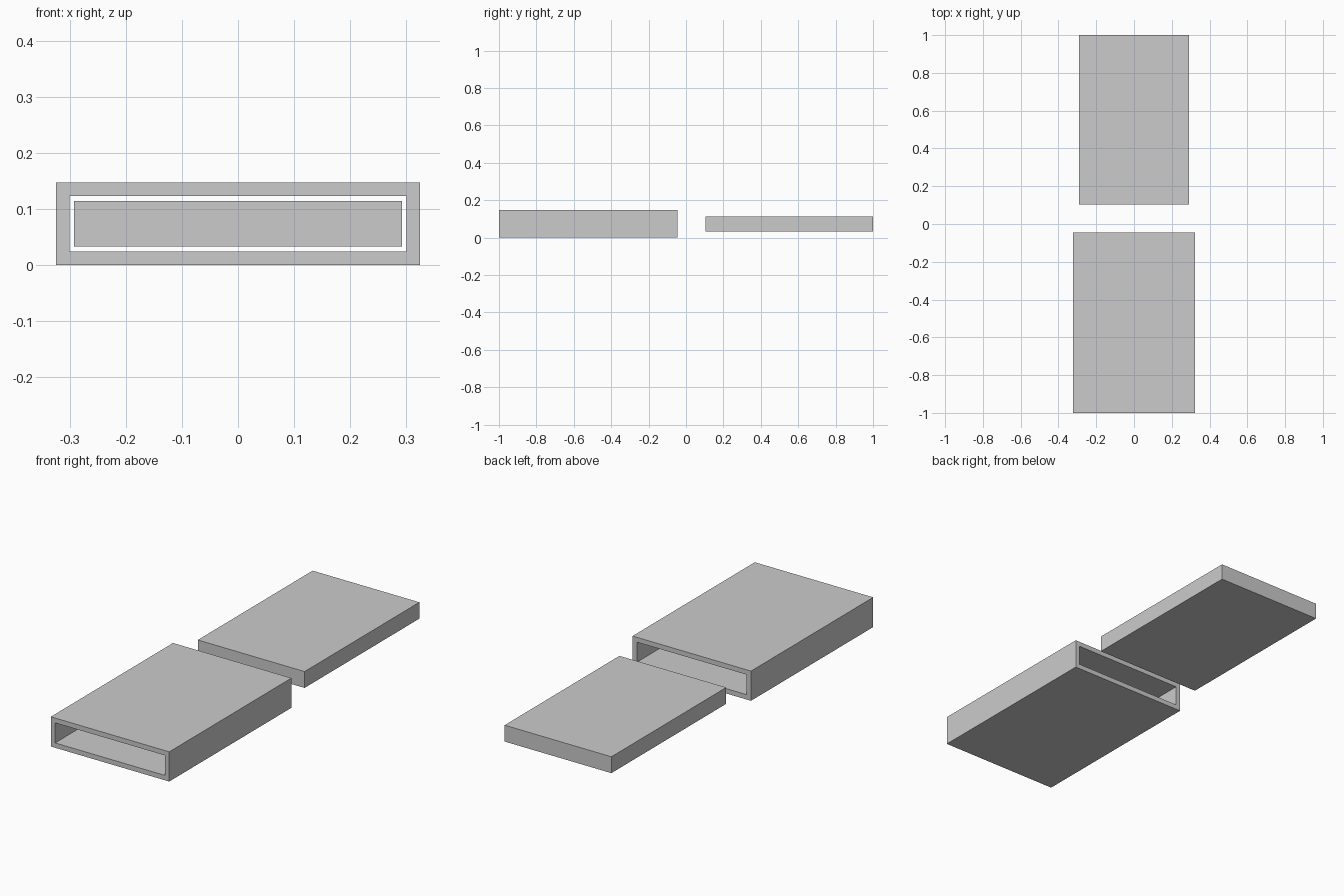
import bpy
import bmesh

cube = bpy.data.objects.get("Cube")
if cube:
    bpy.data.objects.remove(cube, do_unlink=True)

# One plain grey for both parts
GREY = (0.6, 0.6, 0.6, 1.0)
grey = bpy.data.materials.new("light_grey")
grey.use_nodes = True
grey.diffuse_color = GREY
grey.node_tree.nodes["Principled BSDF"].inputs["Base Color"].default_value = GREY


def rectangle(bm, half_width, bottom, top, y):
    corners = ((-half_width, bottom), (half_width, bottom),
               (half_width, top), (-half_width, top))
    return [bm.verts.new((x, y, z)) for x, z in corners]


def loft(bm, ring_a, ring_b):
    for i in range(4):
        j = (i + 1) % 4
        bm.faces.new((ring_a[i], ring_a[j], ring_b[j], ring_b[i]))


def add_part(name, bm):
    bmesh.ops.recalc_face_normals(bm, faces=bm.faces)
    mesh = bpy.data.meshes.new(name)
    bm.to_mesh(mesh)
    bm.free()
    mesh.materials.append(grey)
    part = bpy.data.objects.new(name, mesh)
    bpy.context.collection.objects.link(part)


# Sleeve: rectangular tube, open at both ends
bm = bmesh.new()
front, back = -1.0, -0.045
height, wall = 0.147, 0.024
outer = [rectangle(bm, 0.324, 0, height, y) for y in (front, back)]
inner = [rectangle(bm, 0.324 - wall, wall, height - wall, y) for y in (front, back)]
loft(bm, *outer)
loft(bm, *inner)
for outer_ring, inner_ring in zip(outer, inner):
    loft(bm, outer_ring, inner_ring)
add_part("sleeve", bm)

# Insert: solid block that slides into the sleeve
bm = bmesh.new()
ends = [rectangle(bm, 0.292, 0.033, 0.114, y) for y in (0.103, 1.0)]
loft(bm, *ends)
for ring in ends:
    bm.faces.new(ring)
add_part("sliding_insert", bm)
